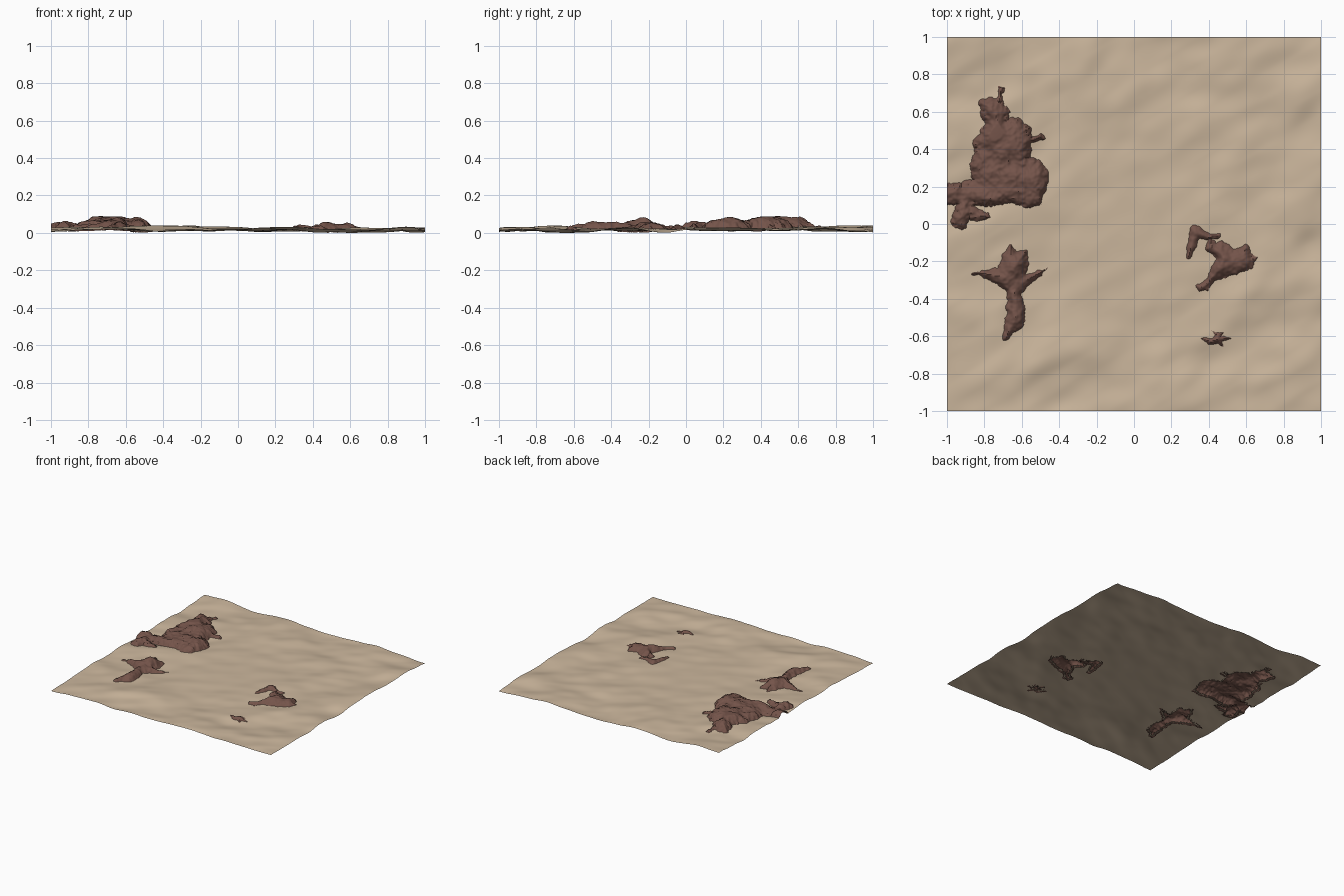
import bpy, bmesh, math
from mathutils import Vector, noise

if "Cube" in bpy.data.objects:
    bpy.data.objects.remove(bpy.data.objects["Cube"])


def material(name, rgb):
    m = bpy.data.materials.new(name)
    m.diffuse_color = (*rgb, 1)
    m.use_nodes = True
    m.node_tree.nodes["Principled BSDF"].inputs["Base Color"].default_value = m.diffuse_color
    return m


SAND = material("sand", (0.60, 0.47, 0.335))
ROCK = material("red_brown_rock", (0.175, 0.088, 0.068))

# Rock outlines seen from above
ridge = [(-.72, .735), (-.685, .735), (-.70, .69), (-.705, .65), (-.66, .60), (-.675, .56),
         (-.62, .57), (-.555, .515), (-.545, .46), (-.485, .49), (-.48, .46), (-.545, .435),
         (-.555, .36), (-.49, .33), (-.45, .265), (-.47, .185), (-.50, .10), (-.555, .083),
         (-.66, .115), (-.77, .093), (-.865, .10), (-.80, .065), (-.76, .035), (-.81, .013),
         (-.88, .024), (-.905, -.03), (-.955, -.03), (-.985, .013), (-.95, .104), (-1.1, .094),
         (-1.1, .22), (-.94, .217), (-.865, .238), (-.877, .32), (-.85, .40), (-.866, .425),
         (-.797, .53), (-.834, .64), (-.823, .67), (-.77, .676), (-.733, .666)]
cross = [(-.66, -.11), (-.625, -.147), (-.572, -.136), (-.567, -.217), (-.578, -.27),
         (-.465, -.238), (-.487, -.265), (-.556, -.324), (-.60, -.377), (-.588, -.43),
         (-.578, -.50), (-.60, -.553), (-.642, -.58), (-.674, -.623), (-.70, -.623),
         (-.69, -.537), (-.68, -.468), (-.68, -.36), (-.743, -.318), (-.824, -.275),
         (-.893, -.27), (-.797, -.249), (-.727, -.233), (-.70, -.163)]
spur = [(.325, 0), (.37, -.03), (.40, -.055), (.46, -.055), (.46, -.075), (.39, -.085),
        (.35, -.08), (.30, -.185), (.278, -.19), (.29, -.08), (.30, -.02)]
crag = [(.405, -.067), (.44, -.104), (.47, -.083), (.535, -.136), (.604, -.11),
        (.636, -.168), (.658, -.18), (.63, -.238), (.513, -.28), (.422, -.307),
        (.396, -.355), (.348, -.36), (.332, -.33), (.39, -.297), (.406, -.233),
        (.444, -.19), (.38, -.136)]
islet = [(.41, -.565), (.445, -.585), (.49, -.575), (.465, -.6), (.525, -.61), (.47, -.63),
         (.485, -.665), (.45, -.64), (.40, -.645), (.355, -.61), (.42, -.61), (.435, -.595)]

# name, outline, plateau height, summit (x, y, extra height, radius), edge roughness
ROCKS = [("large_ridge_rock", ridge, .052, (-.67, .40, .018, .2), .014),
         ("cross_shaped_rock", cross, .050, (-.63, -.23, .018, .08), .010),
         ("spur_rock", spur, .038, (.34, -.05, .008, .05), .007),
         ("crag_rock", crag, .042, (.46, -.20, .034, .045), .010),
         ("islet_rock", islet, .040, (.44, -.61, .006, .03), .005)]


def inside_distance(x, y, poly):
    """Distance to the outline, positive inside."""
    best, inside = 9.0, False
    ax, ay = poly[-1]
    for bx, by in poly:
        dx, dy = bx - ax, by - ay
        t = max(0, min(1, ((x - ax) * dx + (y - ay) * dy) / (dx * dx + dy * dy)))
        best = min(best, (x - ax - t * dx) ** 2 + (y - ay - t * dy) ** 2)
        if (ay > y) != (by > y) and x < ax + dx * (y - ay) / dy:
            inside = not inside
        ax, ay = bx, by
    return math.sqrt(best) * (1 if inside else -1)


def rough_distance(x, y, poly, rough):
    d = inside_distance(x, y, poly)
    n = noise.noise(Vector((x * 28, y * 28, 3))) + .6 * noise.noise(Vector((x * 70, y * 70, 8)))
    return d + rough * n


def dune_raw(x, y):
    calm = min(1, .25 + 1.0 * math.hypot(x, y))
    u, v = x * .85 + y * .5, y * .85 - x * .5
    n = noise.noise(Vector((u * 2.6, v * 4.2, 5))) + .35 * noise.noise(Vector((u * 6, v * 9, 2)))
    return calm * n - .12 * x + .06 * y


samples = [dune_raw(-1 + i * .02, -1 + j * .02) for i in range(101) for j in range(101)]
LOW = min(samples)
SCALE = .020 / (sum(samples) / len(samples) - LOW)


def dune(x, y):
    return max(0, (dune_raw(x, y) - LOW) * SCALE)


def grid_object(name, x0, x1, y0, y1, step, height, keep, mat):
    """Height-field sheet; height gives (z, tag) and keep picks faces by their tags."""
    nx, ny = round((x1 - x0) / step), round((y1 - y0) / step)
    bm = bmesh.new()
    rows, tags = [], []
    for j in range(ny + 1):
        row, trow = [], []
        for i in range(nx + 1):
            x, y = x0 + (x1 - x0) * i / nx, y0 + (y1 - y0) * j / ny
            z, tag = height(x, y)
            row.append(bm.verts.new((x, y, z)))
            trow.append(tag)
        rows.append(row)
        tags.append(trow)
    for j in range(ny):
        for i in range(nx):
            if keep((tags[j][i], tags[j][i + 1], tags[j + 1][i], tags[j + 1][i + 1])):
                bm.faces.new((rows[j][i], rows[j][i + 1], rows[j + 1][i + 1], rows[j + 1][i]))
    bmesh.ops.delete(bm, geom=[v for v in bm.verts if not v.link_faces], context='VERTS')
    me = bpy.data.meshes.new(name)
    bm.to_mesh(me)
    bm.free()
    me.materials.append(mat)
    ob = bpy.data.objects.new(name, me)
    bpy.context.collection.objects.link(ob)
    bpy.ops.object.select_all(action='DESELECT')
    ob.select_set(True)
    bpy.context.view_layer.objects.active = ob
    bpy.ops.object.shade_smooth_by_angle(angle=math.radians(40))
    return ob


def bounds(poly, pad=.03):
    xs, ys = [p[0] for p in poly], [p[1] for p in poly]
    return max(-1, min(xs) - pad), min(1, max(xs) + pad), min(ys) - pad, max(ys) + pad


BOXES = [bounds(r[1]) for r in ROCKS]


# Sand sheet, open underneath the rocks
def sand_height(x, y):
    d = -1
    for (_, poly, _, _, rough), (x0, x1, y0, y1) in zip(ROCKS, BOXES):
        if x0 <= x <= x1 and y0 <= y <= y1:
            d = max(d, rough_distance(x, y, poly, rough))
    return dune(x, y), d


grid_object("sand_ground", -1, 1, -1, 1, .01, sand_height, lambda t: min(t) < .004, SAND)

# Rocks: steep rims, lumpy eroded tops
for (name, poly, plateau, (sx, sy, extra, rad), rough), box in zip(ROCKS, BOXES):
    def rock_height(x, y):
        d = rough_distance(x, y, poly, rough)
        base = dune(x, y)
        if d <= 0:
            return base + max(-.006, d), d
        rise = 1 - math.exp(-d / .03)
        lumps = .85 + .45 * noise.noise(Vector((x * 11, y * 11, 1)))
        ridges = .5 - abs(noise.noise(Vector((x * 22, y * 22, 6))))
        fine = noise.noise(Vector((x * 55, y * 55, 4)))
        peak = extra * math.exp(-((x - sx) ** 2 + (y - sy) ** 2) / rad ** 2)
        h = rise * (plateau * (lumps + .22 * ridges + .07 * fine) + peak)
        return min(base + h, .088 + .1 * max(0, base + h - .088)), d

    grid_object(name, *box, .006, rock_height, lambda t: max(t) > -.004, ROCK)
